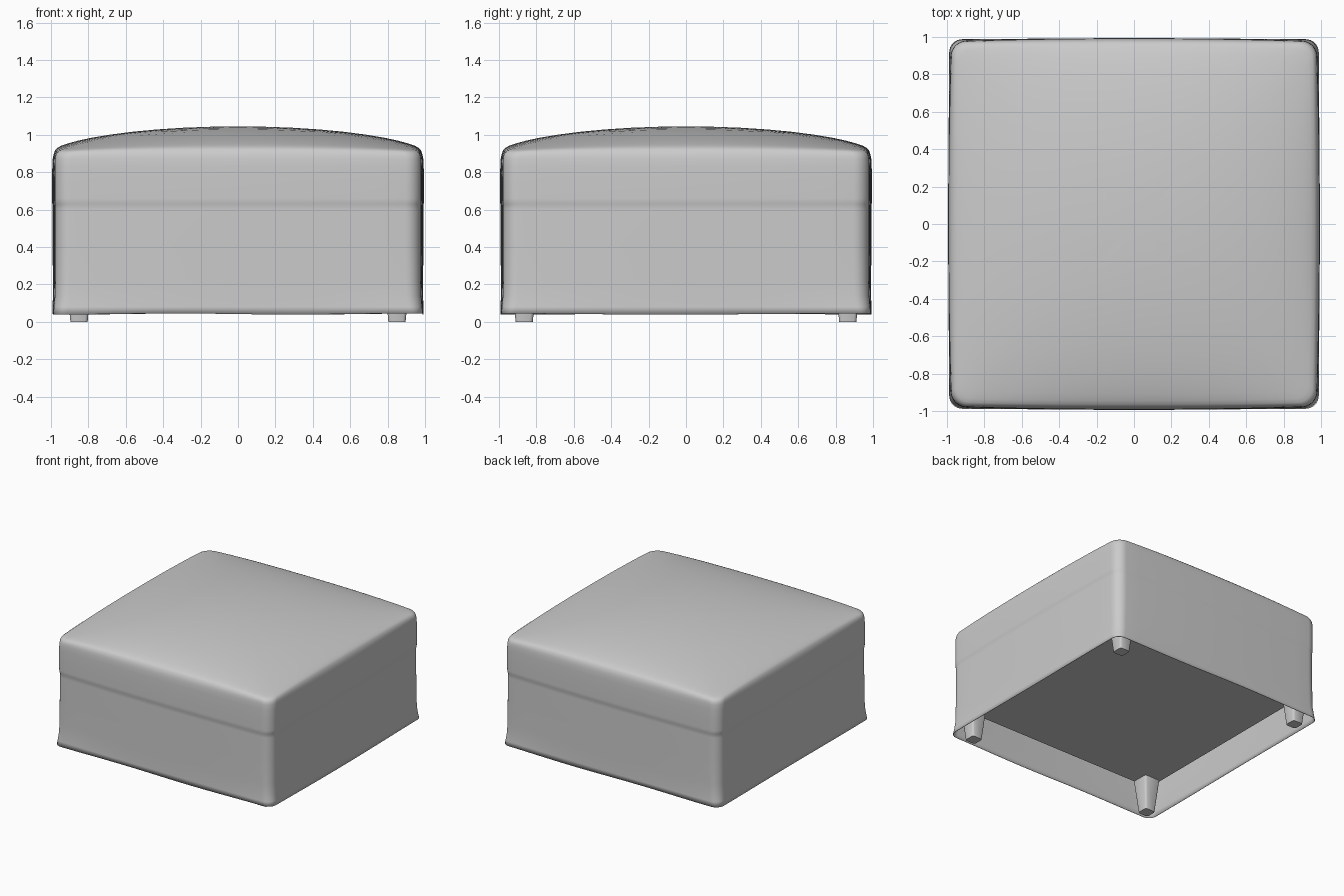
import bpy, bmesh, math

if "Cube" in bpy.data.objects:
    bpy.data.objects.remove(bpy.data.objects["Cube"])

fabric = bpy.data.materials.new("light grey fabric")
fabric.diffuse_color = (0.6, 0.6, 0.6, 1)
fabric.use_nodes = True
fabric.node_tree.nodes["Principled BSDF"].inputs["Base Color"].default_value = fabric.diffuse_color


def finish(name, bm, smooth=True, angle=50):
    bmesh.ops.recalc_face_normals(bm, faces=bm.faces)
    me = bpy.data.meshes.new(name)
    bm.to_mesh(me)
    bm.free()
    me.materials.append(fabric)
    ob = bpy.data.objects.new(name, me)
    bpy.context.collection.objects.link(ob)
    if smooth:
        bpy.ops.object.select_all(action='DESELECT')
        ob.select_set(True)
        bpy.context.view_layer.objects.active = ob
        bpy.ops.object.shade_smooth_by_angle(angle=math.radians(angle))
    return ob


def rounded_square(h, r, bulge, edge=14, arc=8):
    """Rounded square outline whose straight sides bow outward slightly."""
    pts = []
    for k in range(4):
        c, s = math.cos(k * math.pi / 2), math.sin(k * math.pi / 2)
        side = []
        for i in range(edge):
            t = -1 + 2 * i / edge
            side.append((h + bulge * (1 - t * t), t * (h - r)))
        for i in range(arc):
            a = i / arc * math.pi / 2
            side.append((h - r + r * math.cos(a), h - r + r * math.sin(a)))
        pts += [(x * c - y * s, x * s + y * c) for x, y in side]
    return pts


def dome(x, y):
    fx, fy = max(0, 1 - x * x), max(0, 1 - y * y)
    return 0.905 + 0.14 * (fx * fy) ** 0.6


# Slipcover: skirt, faint seam, cushion edge (half size, corner radius, bulge, height)
levels = [
    (0.988, 0.07, 0.004, 0.042), (0.984, 0.075, 0.007, 0.08),
    (0.979, 0.08, 0.011, 0.14), (0.977, 0.08, 0.013, 0.22),
    (0.977, 0.085, 0.014, 0.40), (0.977, 0.085, 0.014, 0.60),
    (0.977, 0.085, 0.014, 0.626), (0.9795, 0.085, 0.014, 0.634),
    (0.980, 0.085, 0.014, 0.66), (0.980, 0.085, 0.014, 0.75),
    (0.980, 0.085, 0.013, 0.83), (0.978, 0.085, 0.013, 0.87),
    (0.975, 0.085, 0.012, 0.89),
]
bm = bmesh.new()
rings = []
for h, r, b, z in levels:
    rings.append([bm.verts.new((x, y, z)) for x, y in rounded_square(h, r, b)])
# Gentle waviness along the hem
for v in rings[0]:
    v.co.z += 0.003 * math.sin(5 * v.co.x + 3 * v.co.y)
# Domed top, easing down into the cushion edge
for h, drop in ((0.968, 0.008), (0.955, 0.002), (0.935, 0), (0.90, 0), (0.85, 0),
                (0.78, 0), (0.68, 0), (0.56, 0), (0.43, 0), (0.29, 0), (0.14, 0)):
    rings.append([bm.verts.new((x, y, dome(x, y) - drop))
                  for x, y in rounded_square(h, 0.09 * h, 0.012 * h ** 4)])
for a, b in zip(rings, rings[1:]):
    n = len(a)
    for i in range(n):
        j = (i + 1) % n
        bm.faces.new((a[i], a[j], b[j], b[i]))
centre = bm.verts.new((0, 0, dome(0, 0)))
last = rings[-1]
for i in range(len(last)):
    bm.faces.new((last[i], last[(i + 1) % len(last)], centre))
cover = finish("slipcover", bm, angle=75)
# Open shell: make sure the top points up
if cover.data.polygons[-1].normal.z < 0:
    cover.data.flip_normals()
mod = cover.modifiers.new("cloth thickness", 'SOLIDIFY')
mod.thickness = 0.004
mod.offset = -1

# Inner base box, its underside seen inside the skirt
bm = bmesh.new()
bmesh.ops.create_cube(bm, size=1)
for v in bm.verts:
    v.co = (v.co.x * 1.85, v.co.y * 1.85, 0.27 if v.co.z < 0 else 0.80)
finish("inner_base", bm, False)

# Four tapered feet
for sx, px in ((-1, "left"), (1, "right")):
    for sy, py in ((-1, "front"), (1, "back")):
        bm = bmesh.new()
        bmesh.ops.create_cube(bm, size=1)
        for v in bm.verts:
            w = 0.143 if v.co.z > 0 else 0.092
            v.co = (v.co.x * w + sx * 0.85, v.co.y * w + sy * 0.865,
                    0.27 if v.co.z > 0 else 0.0)
        upright = [e for e in bm.edges
                   if abs(e.verts[0].co.z - e.verts[1].co.z) > 0.1]
        bmesh.ops.bevel(bm, geom=upright, offset=0.016, segments=2,
                        profile=0.5, affect='EDGES')
        finish(f"{py}_{px}_foot", bm)
